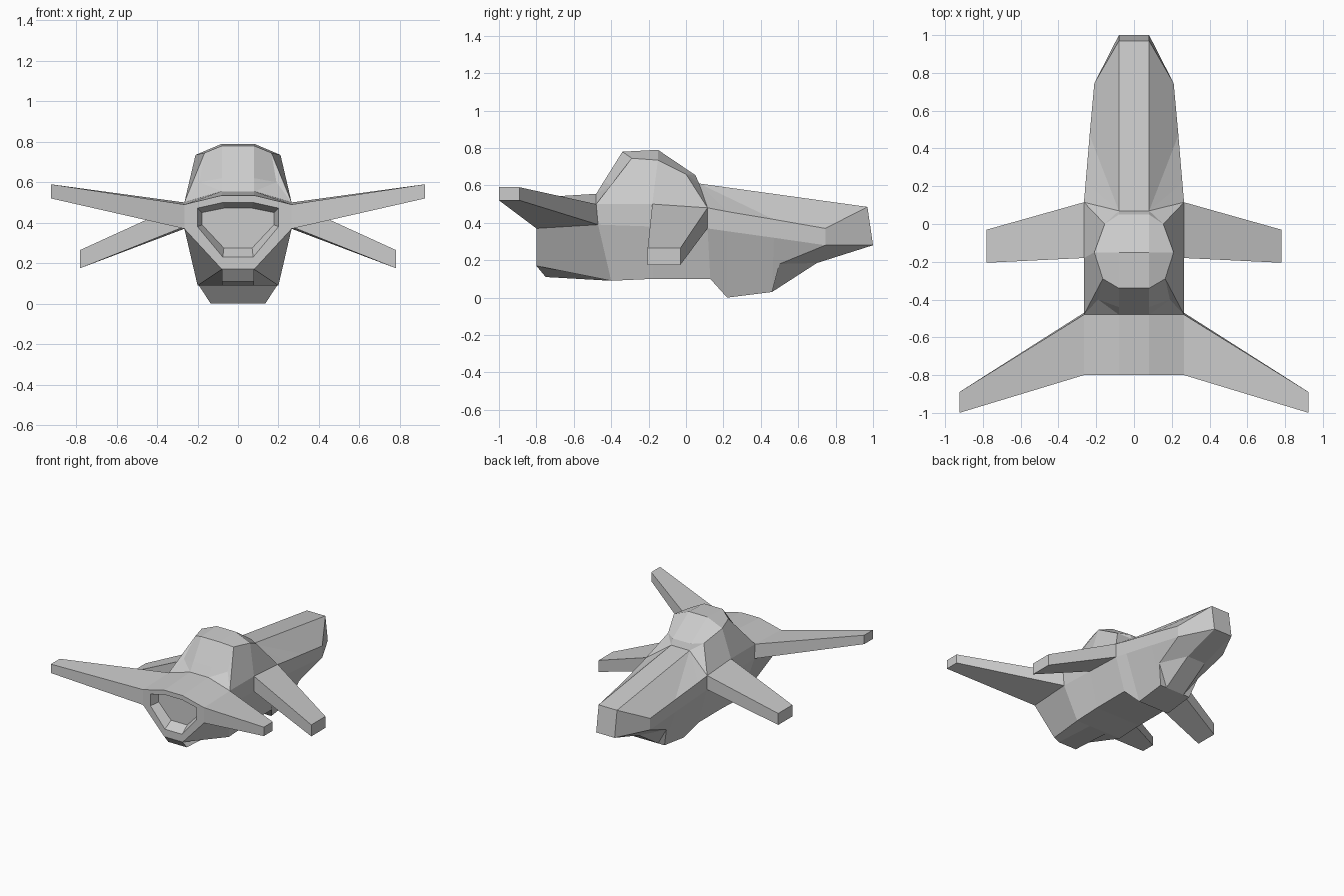
import bpy, bmesh

if "Cube" in bpy.data.objects:
    bpy.data.objects.remove(bpy.data.objects["Cube"])


class Builder:
    """Collects faces mirrored over x = 0, sharing vertices by position."""
    def __init__(self):
        self.bm, self.verts = bmesh.new(), {}

    def vert(self, p, s):
        key = (round(p[0] * s, 4) + 0.0, round(p[1], 4), round(p[2], 4))
        if key not in self.verts:
            self.verts[key] = self.bm.verts.new(key)
        return self.verts[key]

    def face(self, *pts):
        for s in (1, -1):
            vs = list(dict.fromkeys(self.vert(p, s) for p in pts))
            if len(vs) > 2 and not self.bm.faces.get(vs):
                self.bm.faces.new(vs)

    def loft(self, *rails, centre=None):
        rails = list(rails)
        if centre:
            rails.append([(0, y, z) for _, y, z in centre])
        for a, b in zip(rails, rails[1:]):
            for i in range(len(a) - 1):
                self.face(a[i], a[i + 1], b[i + 1], b[i])

    def finish(self, name):
        bmesh.ops.recalc_face_normals(self.bm, faces=self.bm.faces[:])
        me = bpy.data.meshes.new(name)
        self.bm.to_mesh(me)
        self.bm.free()
        ob = bpy.data.objects.new(name, me)
        bpy.context.collection.objects.link(ob)
        return ob


body = Builder()

# lengthwise rails of the hull: shoulder, mid line, outer belly, inner belly
B = [(.265, -.8, .49), (.265, -.48, .5), (.265, -.18, .5), (.265, .115, .48),
     (.256, .22, .46), (.235, .47, .418), (.21, .745, .37), (.08, .97, .485)]
C = [(.265, -.8, .37), (.265, -.47, .39), (.265, -.18, .38), (.265, .115, .37),
     (.256, .22, .355), (.234, .47, .32), (.21, .745, .28), (.08, 1, .28)]
D = [(.08, -.8, .17), (.2, -.4, .09), (.2, -.18, .1), (.2, .13, .1),
     (.135, .22, 0), (.135, .46, .03), (.18, .5, .18), (.08, .7, .185), C[7]]
E = [(.08, -.75, .11), (.08, -.4, .09), (.08, -.18, .1), (.08, .13, .1),
     (.08, .22, 0), (.08, .46, .03), (.08, .46, .03), (.08, .7, .185), C[7]]
body.loft(B, C)
body.loft(C + [C[7]], D, E, centre=E)
body.loft([D[0], E[0]], centre=[D[0], E[0]])
body.loft([B[7], C[7]], centre=[B[7], C[7]])

# nose deck
deck = [(.08, -.8, .535), (.08, -.48, .555)]
body.loft(B[:2], deck, centre=deck)

# canopy
inner = [deck[1], (.08, -.44, .62), (.08, -.34, .78), (.08, -.15, .79),
         (.08, .05, .655), (.08, .07, .61)]
outer = [deck[1], (.19, -.4, .6), (.165, -.29, .745), (.21, -.15, .735),
         (.155, 0, .66), inner[5]]
body.loft([B[1], B[1], B[1], B[2], B[3], B[3]], outer, inner, centre=inner)

# sloping spine behind the canopy
spine = [inner[5]] * 3 + [B[7], B[7]]
body.loft(B[3:7] + [B[7]], spine, centre=spine)

# front plate with a tapered recess
plate = [(0, -.8, .535), deck[0], B[0], C[0], D[0], (0, -.8, .17)]
rim = [(x, -.8, z) for x, z in
       ((0, .5), (.075, .5), (.2, .472), (.2, .38), (.075, .23), (0, .23))]
floor = [(x, -.73, z) for x, z in
         ((0, .472), (.068, .472), (.178, .45), (.178, .39), (.07, .275), (0, .275))]
body.loft(plate, rim, floor)
body.face(*floor)
body.finish("fuselage")


def wing(name, root, tip):
    """Pair of tapered slab wings from a root and a tip quad."""
    w = Builder()
    w.loft(root + root[:1], tip + tip[:1])
    w.face(*root)
    w.face(*tip)
    w.finish(name)


# wings
wing("front_wings", [B[0], B[1], C[1], C[0]],
     [(.925, -1, .59), (.925, -.89, .59), (.925, -.89, .52), (.925, -1, .52)])
wing("side_wings", [B[2], B[3], C[3], C[2]],
     [(.78, -.205, .265), (.78, -.03, .265), (.78, -.03, .175), (.78, -.205, .175)])
